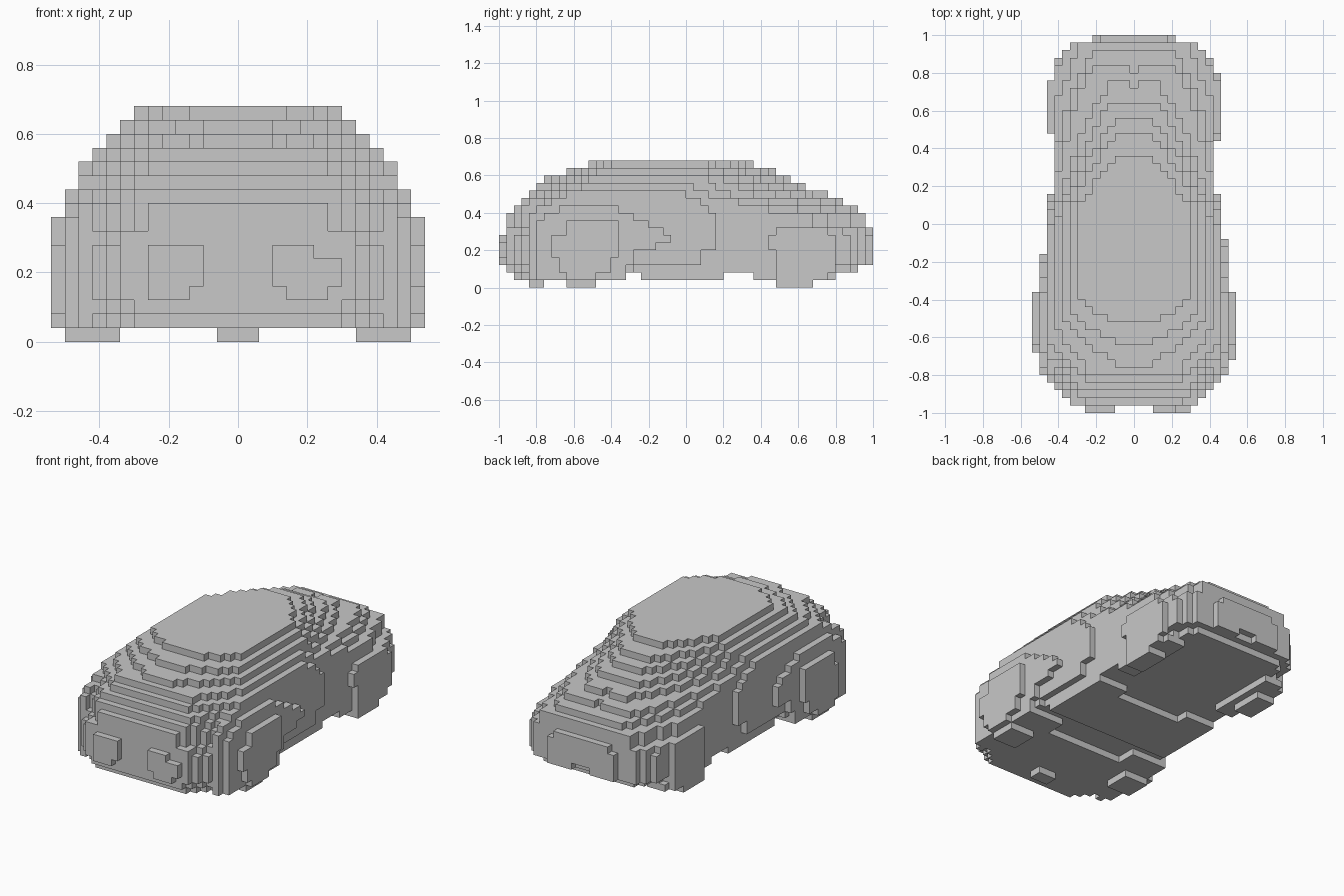
import bpy
import bmesh
import math
from mathutils import Vector

CELL = 0.04
DIRS = [Vector(d) for d in ((1, 0, 0), (-1, 0, 0), (0, 1, 0), (0, -1, 0), (0, 0, 1), (0, 0, -1))]

cube = bpy.data.objects.get("Cube")
if cube:
    bpy.data.objects.remove(cube)

grey = bpy.data.materials.new("plain grey")
grey.use_nodes = True
grey.diffuse_color = (0.58, 0.58, 0.58, 1)
grey.node_tree.nodes["Principled BSDF"].inputs["Base Color"].default_value = grey.diffuse_color


def block(x0, x1, y0, y1, z0, z1):
    """Cells of a box; x is inclusive because a cell sits on the centre line."""
    return {(x, y, z) for x in range(x0, x1 + 1) for y in range(y0, y1) for z in range(z0, z1)}


def mirrored(cells):
    return cells | {(-x, y, z) for x, y, z in cells}


def build(name, cells):
    """Skin a set of cells with its exposed faces, merging flat areas."""
    bm = bmesh.new()
    corners = {}

    def corner(p):
        key = tuple(round(c * 2) for c in p)
        if key not in corners:
            corners[key] = bm.verts.new(p * CELL)
        return corners[key]

    for cell in cells:
        centre = Vector(cell) + Vector((0, 0.5, 0.5))
        for d in DIRS:
            if tuple(int(a + b) for a, b in zip(cell, d)) in cells:
                continue
            u = Vector((d.y, d.z, d.x)) / 2
            v = d.cross(u)
            mid = centre + d / 2
            bm.faces.new([corner(mid + s) for s in (-u - v, u - v, u + v, v - u)])
    bmesh.ops.dissolve_limit(bm, angle_limit=math.radians(1),
                             verts=bm.verts[:], edges=bm.edges[:])
    mesh = bpy.data.meshes.new(name)
    bm.to_mesh(mesh)
    bm.free()
    mesh.materials.append(grey)
    obj = bpy.data.objects.new(name, mesh)
    bpy.context.collection.objects.link(obj)


def plan_layer(z0, z1, front, nose, full_from, width, full_to, tail, back):
    """Layer with a rounded nose and a tapering tail."""
    cells = set()
    for y in range(front, back):
        mid = y + 0.5
        half = width
        if mid < full_from:
            half = nose + (width - nose) * ((mid - front) / (full_from - front)) ** 0.8
        elif mid > full_to:
            half = tail + (width - tail) * ((back - mid) / (back - full_to)) ** 0.7
        half = round(half)
        cells |= block(-half, half, y, y + 1, z0, z1)
    return cells


def side_pad(x, rows):
    """Raised pad on both flanks, from rows of (z0, z1, y0, y1)."""
    cells = set()
    for z0, z1, y0, y1 in rows:
        cells |= block(x, x, y0, y1, z0, z1)
    return mirrored(cells)


# Body shell: stacked layers from the sill to the roof
body = set()
for layer in (
    (2, 3, -24, 6, -20, 10, 18, 6, 23),
    (3, 7, -24, 8, -21, 10, 22, 7, 24),
    (7, 8, -24, 7, -20, 10, 20, 7, 24),
    (8, 10, -24, 5, -19, 10, 15, 6, 24),
    (10, 11, -23, 6, -18, 10, 9, 5, 23),
    (11, 12, -22, 6, -17, 10, 5, 5, 21),
    (12, 13, -21, 5, -16, 10, 2, 2, 19),
    (13, 14, -20, 5, -13, 10, 0, 2, 16),
    (14, 15, -19, 1, -12, 9, 2, 1, 14),
    (15, 16, -16, 1, -12, 8, 2, 1, 12),
    (16, 17, -13, 2, -10, 7, 2, 1, 9),
):
    body |= plan_layer(*layer)
# Small notches on the tail centre line
body -= block(0, 0, 20, 21, 11, 12) | block(0, 0, 18, 19, 12, 13)
build("body", body)

# Front fenders: three pads, each standing further out, shorter on the right
front_fender = side_pad(11, (
    (1, 2, -21, -8), (2, 3, -21, -7), (3, 5, -21, 2), (5, 10, -21, 4),
    (10, 11, -20, 3), (11, 12, -18, 2), (12, 13, -16, 0)))
front_fender |= side_pad(12, (
    (1, 3, -20, -8), (3, 5, -20, -7), (5, 6, -20, -4), (6, 7, -20, -2),
    (7, 8, -20, -3), (8, 9, -20, -5), (9, 10, -19, -7), (10, 11, -17, -9)))
front_fender |= side_pad(13, (
    (1, 2, -16, -12), (2, 4, -17, -10), (4, 7, -18, -9), (7, 9, -16, -9)))
front_fender -= block(-13, -13, -18, -17, 4, 7) | block(-12, -12, -4, -2, 5, 8)
build("front_fenders", front_fender)

# Rear fenders, also shorter on the right
rear_fender = side_pad(11, ((1, 2, 12, 19), (2, 5, 12, 20), (5, 7, 11, 20), (7, 8, 12, 19)))
rear_fender -= block(-11, -11, 11, 12, 5, 7) | block(-11, -11, 19, 20, 2, 7)
build("rear_fenders", rear_fender)

# Underside: front tray and middle panel with hollowed rear edges, wheel housings
build("front_tray", plan_layer(1, 2, -23, 6, -19, 10, -8, 10, -8) - block(-6, 6, -11, -8, 1, 2))
build("floor_panel", block(-10, 10, -6, 5, 1, 2) - block(-5, 5, 3, 5, 1, 2))
build("rear_wheel_housings", mirrored(block(8, 10, 9, 20, 1, 2)))

# Tyre contact patches and chin block
build("front_tyres", mirrored(block(9, 12, -16, -12, 0, 1)))
build("rear_tyres", mirrored(block(9, 11, 12, 17, 0, 1)))
build("chin", block(-1, 1, -21, -19, 0, 1))

# Headlights
build("left_headlight", block(3, 7, -25, -24, 4, 6) | block(4, 6, -25, -24, 3, 4)
      | block(3, 5, -25, -24, 6, 7))
build("right_headlight", block(-6, -3, -25, -24, 4, 7) | block(-6, -4, -25, -24, 3, 4))

# Tail panel with a notch below
build("tail_panel", (block(-5, 5, 24, 25, 3, 7) | block(-4, 4, 24, 25, 7, 8))
      - block(-1, 1, 24, 25, 3, 4))
